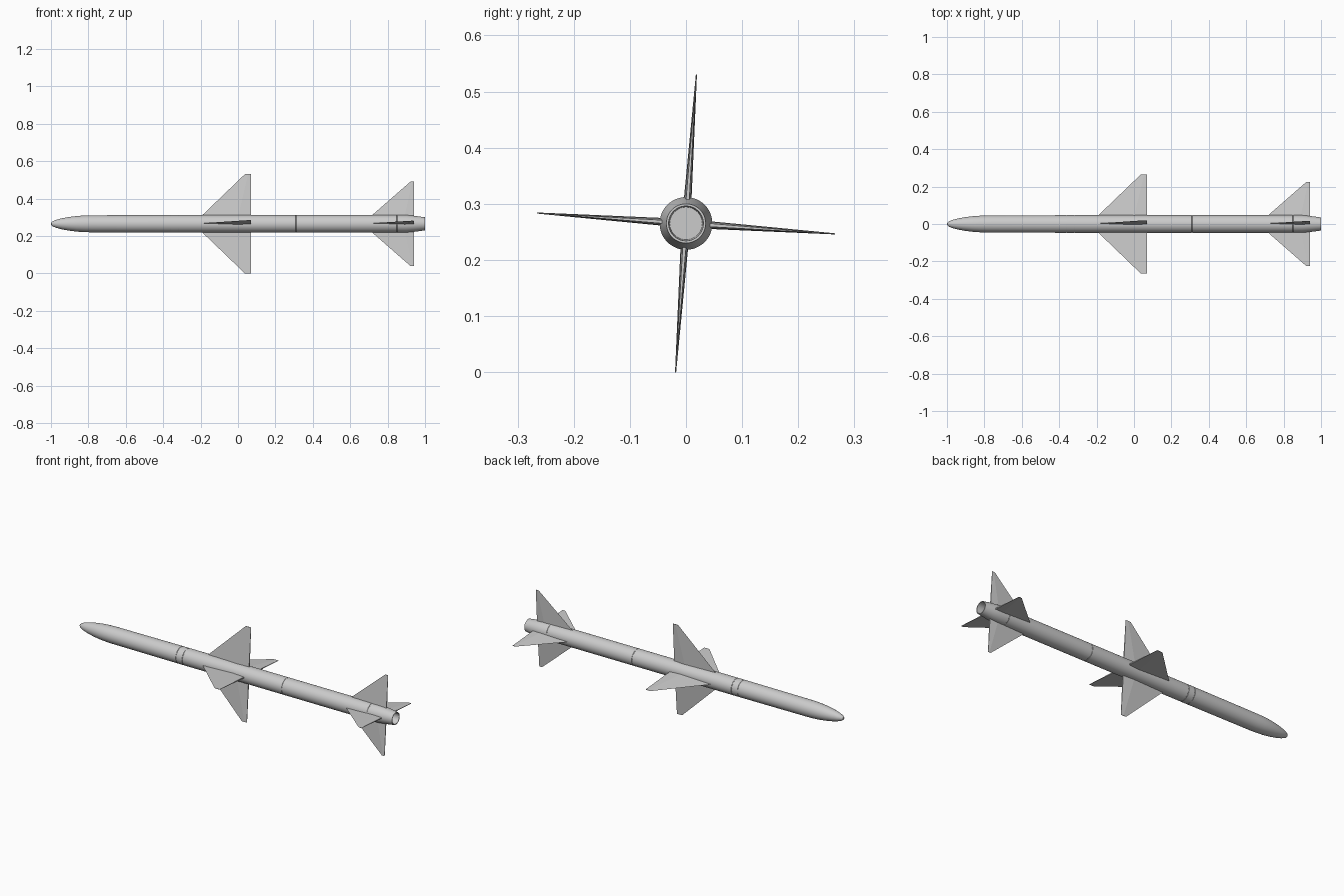
import bpy, bmesh, math
from mathutils import Matrix, Vector

if "Cube" in bpy.data.objects:
    bpy.data.objects.remove(bpy.data.objects["Cube"])

AXIS_Z = 0.265
ROLL = math.radians(-4)
R = 0.047

grey = bpy.data.materials.new("light_grey")
grey.use_nodes = True
grey.diffuse_color = (0.6, 0.6, 0.6, 1)
grey.node_tree.nodes["Principled BSDF"].inputs["Base Color"].default_value = (0.6, 0.6, 0.6, 1)


def finish(bm, name):
    bmesh.ops.remove_doubles(bm, verts=bm.verts, dist=1e-5)
    bmesh.ops.recalc_face_normals(bm, faces=bm.faces)
    mesh = bpy.data.meshes.new(name)
    bm.to_mesh(mesh)
    bm.free()
    mesh.materials.append(grey)
    obj = bpy.data.objects.new(name, mesh)
    obj.location.z = AXIS_Z
    bpy.context.collection.objects.link(obj)
    return obj


def lathe(name, profile, sides=48):
    """Spin (x, radius) points around the long axis."""
    bm = bmesh.new()
    verts = [bm.verts.new((x, 0, r)) for x, r in profile]
    edges = [bm.edges.new(pair) for pair in zip(verts, verts[1:])]
    bmesh.ops.spin(bm, geom=verts + edges, cent=(0, 0, 0), axis=(1, 0, 0),
                   angle=math.tau, steps=sides)
    obj = finish(bm, name)
    bpy.ops.object.select_all(action="DESELECT")
    obj.select_set(True)
    bpy.context.view_layer.objects.active = obj
    bpy.ops.object.shade_smooth_by_angle(angle=math.radians(30))
    return obj


def fin(name, angle, lead, ridge, trail, tip_lead, tip_r, thick):
    """Double-wedge blade from the hull out to a thin tip."""
    bm = bmesh.new()
    root_r = R * 0.8

    def section(x0, xm, x1, r, t):
        pts = [(x0, 0), (xm, t / 2), (x1, t * 0.25), (x1, -t * 0.25), (xm, -t / 2)]
        return [bm.verts.new((x, y, r)) for x, y in pts]

    root = section(lead, ridge, trail, root_r, thick)
    tip = section(tip_lead, (tip_lead + trail) / 2, trail, tip_r, 0.002)
    for i in range(5):
        j = (i + 1) % 5
        bm.faces.new((root[i], root[j], tip[j], tip[i]))
    bm.faces.new(root)
    bm.faces.new(tip)
    bmesh.ops.rotate(bm, verts=bm.verts, cent=(0, 0, 0),
                     matrix=Matrix.Rotation(angle + ROLL, 3, "X"))
    return finish(bm, name)


# Body: rounded nose, straight tube with fine seams, tapered tail, recessed nozzle
profile = [(-1, 0), (-0.998, 0.007), (-0.99, 0.014), (-0.97, 0.022), (-0.94, 0.03),
           (-0.9, 0.037), (-0.86, 0.042), (-0.82, 0.0445), (-0.78, 0.0455)]
for seam in (-0.36, -0.32, 0.31, 0.85):
    profile += [(seam - 0.002, R), (seam - 0.001, R - 0.001),
                (seam + 0.001, R - 0.001), (seam + 0.002, R)]
profile += [(0.9, R), (0.94, 0.043), (1, 0.035), (1, 0.031), (0.95, 0.029), (0.95, 0)]
lathe("body", profile)

# Four mid wings and four tail fins
for k, side in enumerate(("top", "front", "bottom", "back")):
    a = k * math.pi / 2
    fin("wing_" + side, a, -0.2, 0.0, 0.07, 0.037, 0.266, 0.014)
    fin("tail_fin_" + side, a, 0.707, 0.89, 0.94, 0.922, 0.226, 0.012)
